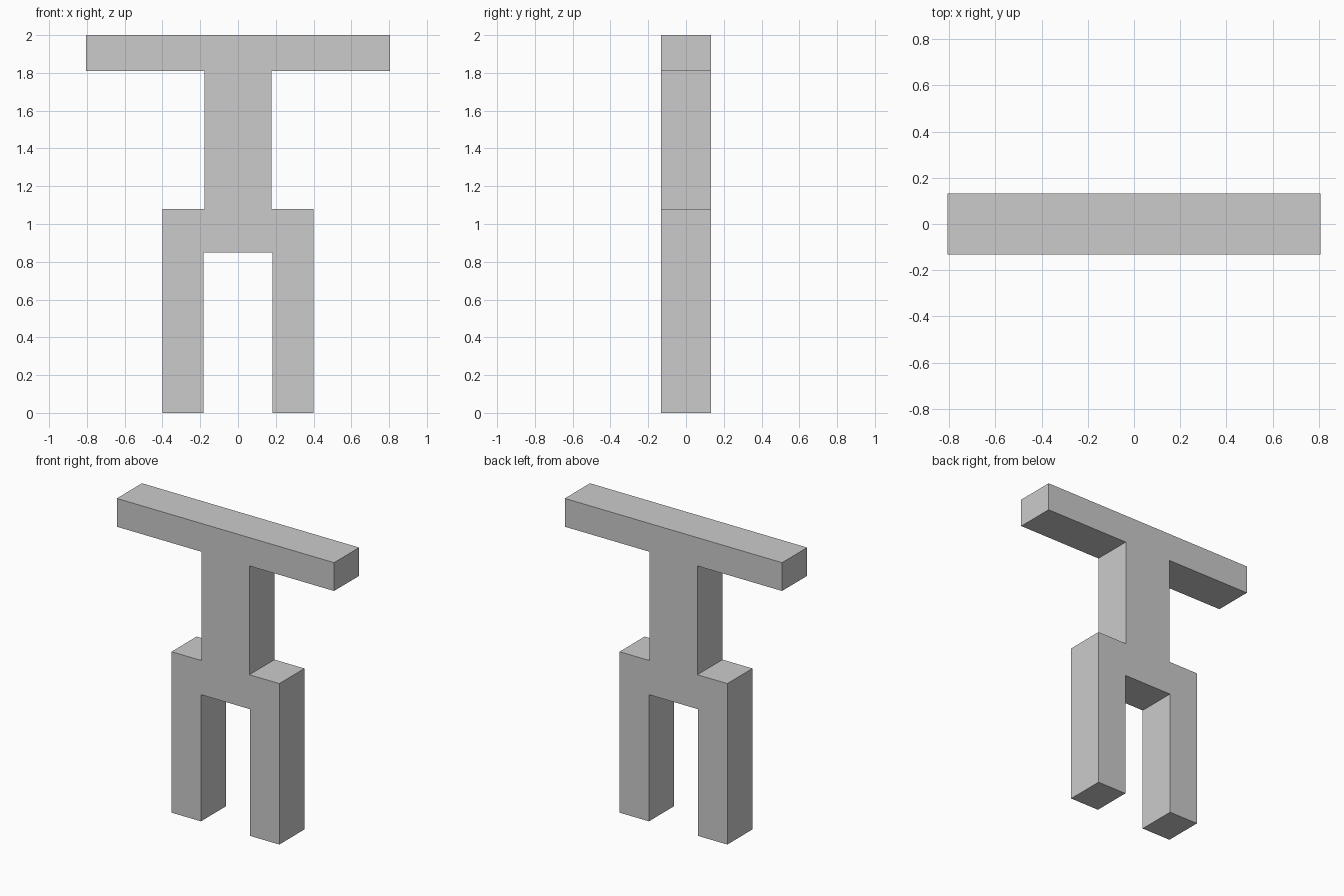
import bpy, bmesh

if "Cube" in bpy.data.objects:
    bpy.data.objects.remove(bpy.data.objects["Cube"])

HALF_DEPTH = 0.133

# Right half of the front outline (x, z), from top centre down to the crotch
half = [(0.806, 2.0), (0.806, 1.81), (0.178, 1.81), (0.178, 1.08),
        (0.40, 1.08), (0.40, 0.0), (0.182, 0.0), (0.182, 0.85)]
outline = half + [(-x, z) for x, z in reversed(half)]

# T-shaped figure: arms, trunk, hips and two legs as one extruded solid
bm = bmesh.new()
face = bm.faces.new([bm.verts.new((x, -HALF_DEPTH, z)) for x, z in outline])
ext = bmesh.ops.extrude_face_region(bm, geom=[face], use_keep_orig=True)
back = [g for g in ext["geom"] if isinstance(g, bmesh.types.BMVert)]
bmesh.ops.translate(bm, verts=back, vec=(0, 2 * HALF_DEPTH, 0))
bmesh.ops.recalc_face_normals(bm, faces=bm.faces)

mesh = bpy.data.meshes.new("t_shaped_body")
bm.to_mesh(mesh)
bm.free()
bpy.context.collection.objects.link(bpy.data.objects.new("t_shaped_body", mesh))
